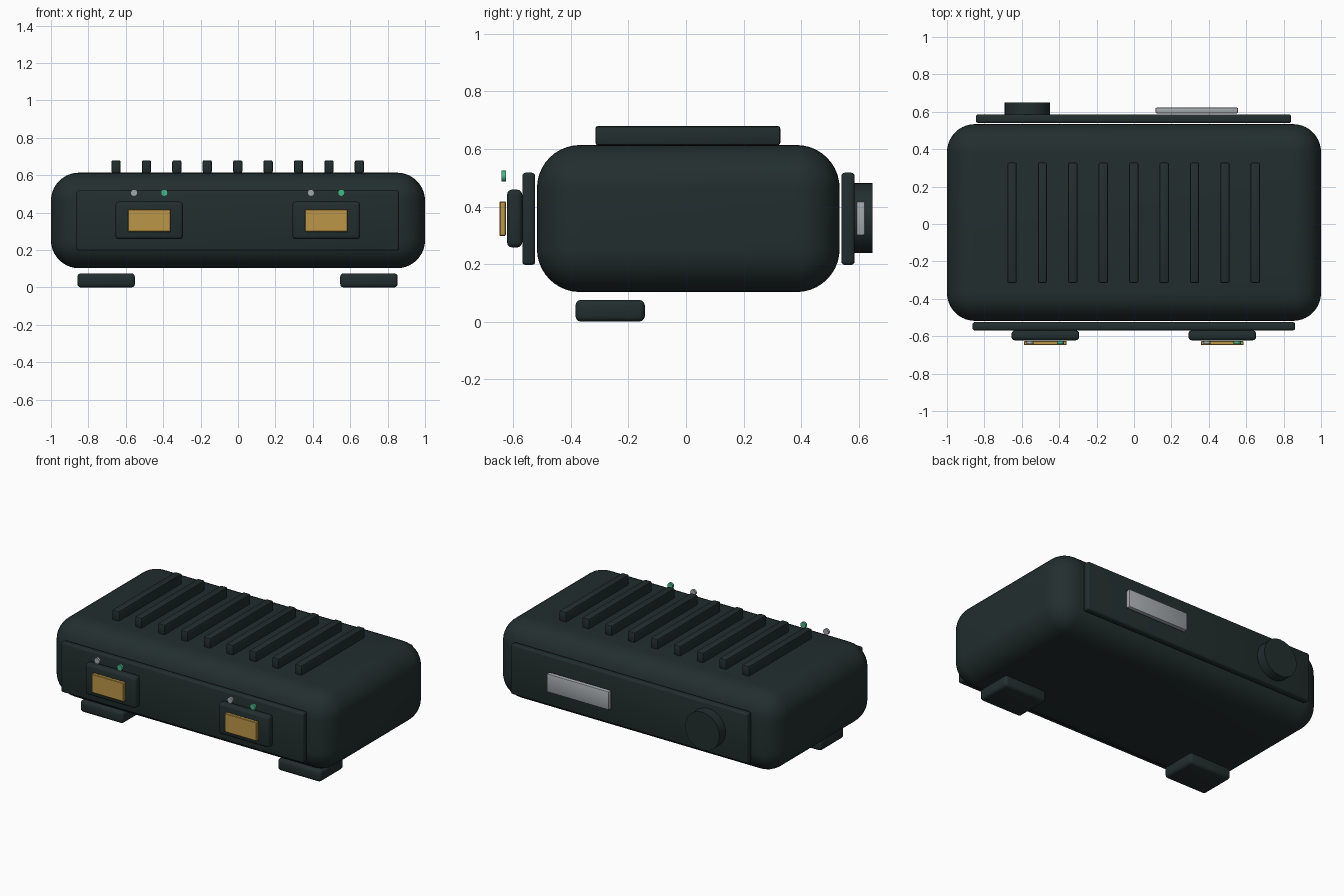
import bpy
import math

old = bpy.data.objects.get("Cube")
if old:
    bpy.data.objects.remove(old, do_unlink=True)


def material(name, rgb):
    mat = bpy.data.materials.new(name)
    mat.use_nodes = True
    mat.diffuse_color = (*rgb, 1)
    mat.node_tree.nodes["Principled BSDF"].inputs["Base Color"].default_value = (*rgb, 1)
    return mat


dark = material("dark slate", (0.016, 0.027, 0.027))
gold = material("gold", (0.50, 0.31, 0.065))
silver = material("silver", (0.37, 0.40, 0.42))
green = material("green", (0.06, 0.46, 0.25))


def finish(obj, name, mat, bevel=0, segments=3):
    obj.name = name
    obj.data.materials.append(mat)
    if bevel:
        mod = obj.modifiers.new("rounded edges", 'BEVEL')
        mod.width = bevel
        mod.segments = segments
        mod.limit_method = 'ANGLE'
        bpy.ops.object.modifier_apply(modifier=mod.name)
    bpy.ops.object.shade_smooth_by_angle(angle=math.radians(35))
    return obj


def box(name, xs, ys, zs, mat, bevel=0, segments=3):
    """Rounded box given by its extent on each axis."""
    spans = (xs, ys, zs)
    bpy.ops.mesh.primitive_cube_add(size=1, location=[(a + b) / 2 for a, b in spans])
    obj = bpy.context.object
    obj.scale = [b - a for a, b in spans]
    bpy.ops.object.transform_apply(location=False, rotation=False, scale=True)
    return finish(obj, name, mat, bevel, segments)


def disc(name, x, ys, z, radius, mat, sides):
    """Cylinder lying along y."""
    bpy.ops.mesh.primitive_cylinder_add(
        vertices=sides, radius=radius, depth=ys[1] - ys[0],
        location=(x, sum(ys) / 2, z), rotation=(math.pi / 2, 0, 0))
    return finish(bpy.context.object, name, mat)


# Main casing and its end panels
box("casing", (-1, 1), (-0.518, 0.534), (0.103, 0.614), dark, 0.15, 10)
box("front_panel", (-0.863, 0.861), (-0.569, -0.524), (0.197, 0.518), dark, 0.012)
box("back_panel", (-0.845, 0.84), (0.54, 0.586), (0.197, 0.518), dark, 0.012)

# Cooling fins on top
for i in range(9):
    x = -0.652 + i * 0.1626
    box(f"cooling_fin_{i + 1}", (x - 0.025, x + 0.025), (-0.315, 0.328),
        (0.613, 0.68), dark, 0.009, 2)

# Sockets with gold contacts and indicator lights
for side, x in (("right", -0.474), ("left", 0.472)):
    box(f"socket_{side}", (x - 0.181, x + 0.181), (-0.622, -0.569),
        (0.258, 0.459), dark, 0.018)
    box(f"contact_{side}", (x - 0.114, x + 0.114), (-0.648, -0.626),
        (0.298, 0.418), gold, 0.003, 1)
    disc(f"status_light_{side}", x - 0.082, (-0.641, -0.626), 0.506, 0.019, silver, 12)
    disc(f"power_light_{side}", x + 0.08, (-0.641, -0.626), 0.506, 0.019, green, 12)

# Feet near the front
for side, x in (("right", -0.705), ("left", 0.7)):
    box(f"foot_{side}", (x - 0.154, x + 0.154), (-0.384, -0.143), (0, 0.076), dark, 0.02)

# Rear connector and plate
disc("rear_connector", -0.57, (0.583, 0.649), 0.36, 0.122, dark, 32)
box("rear_plate", (0.115, 0.556), (0.592, 0.622), (0.3, 0.418), silver, 0.006, 2)
